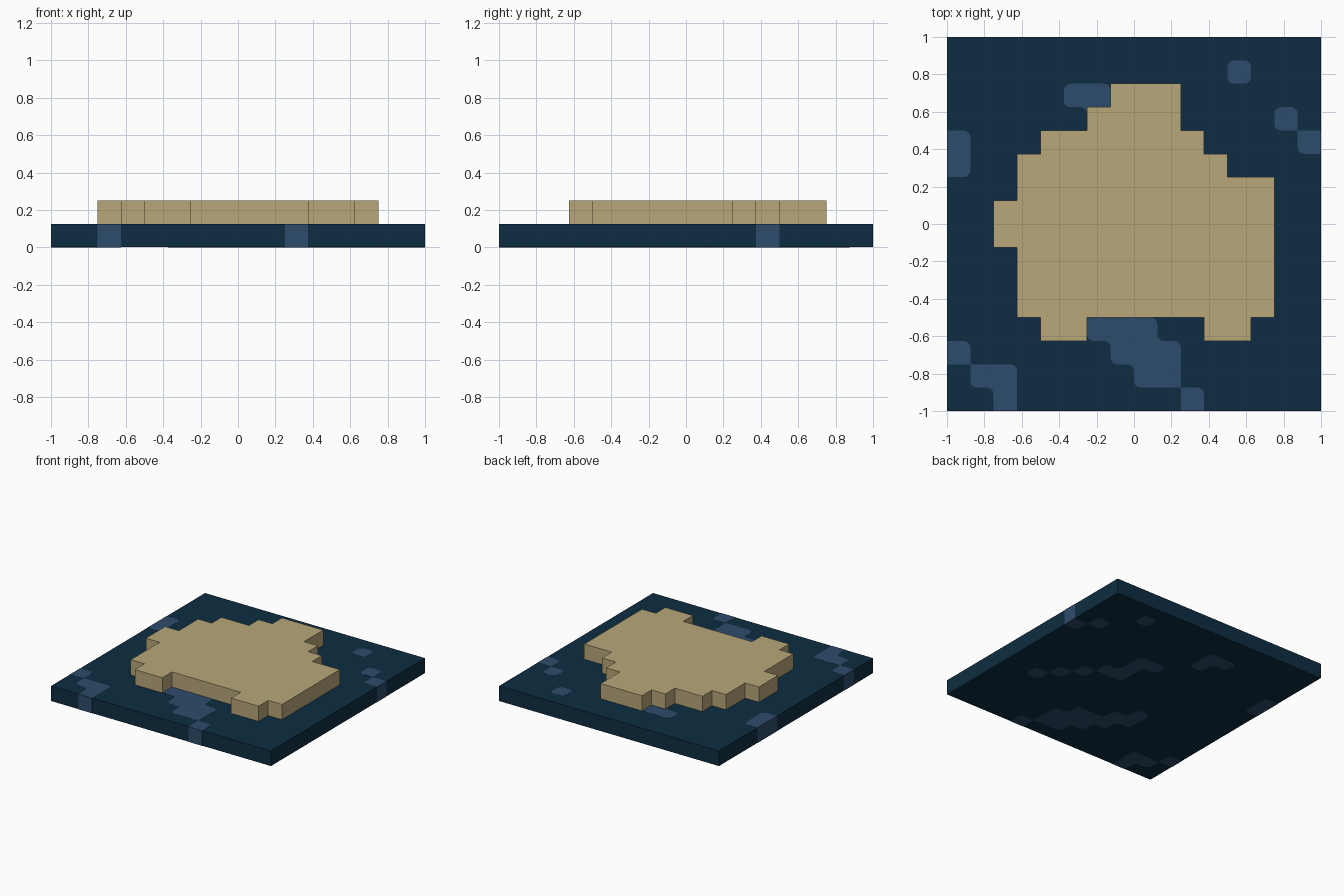
import bpy
import bmesh

cube = bpy.data.objects.get("Cube")
if cube:
    bpy.data.objects.remove(cube, do_unlink=True)

N = 16            # cells along each side
CELL = 2.0 / N


def make_material(name, rgb):
    mat = bpy.data.materials.new(name)
    mat.use_nodes = True
    mat.diffuse_color = (*rgb, 1)
    bsdf = next(n for n in mat.node_tree.nodes if n.type == 'BSDF_PRINCIPLED')
    bsdf.inputs["Base Color"].default_value = (*rgb, 1)
    return mat


def slab(name, spans, z0, z1, mat, size=2.0, corner=0.0):
    """Slab from grid cells; spans are (row from the back, first column, end column)."""
    cells = {(r, c) for r, a, b in spans for c in range(a, b)}
    bm = bmesh.new()
    verts = {}

    def vert(r, c):
        if (r, c) not in verts:
            verts[r, c] = bm.verts.new(((c / N - 0.5) * size, (0.5 - r / N) * size, z0))
        return verts[r, c]

    for r, c in sorted(cells):
        bm.faces.new([vert(r + 1, c), vert(r + 1, c + 1), vert(r, c + 1), vert(r, c)])

    # Find the true corners: one or three of the four cells around a point are filled
    corners, straight = [], []
    for (r, c), v in verts.items():
        n = sum((r - i, c - j) in cells for i in (0, 1) for j in (0, 1))
        inside = 0 < r < N and 0 < c < N
        if n in (1, 3) and inside:
            corners.append(v)
        elif n == 2 and ((r, c) in cells) != ((r - 1, c - 1) in cells):
            straight.append(v)

    # Merge the cells into clean outlines, then round the corners
    bmesh.ops.dissolve_faces(bm, faces=bm.faces[:], use_verts=False)
    bmesh.ops.dissolve_verts(bm, verts=[v for v in straight if v.is_valid])
    if corner:
        bmesh.ops.bevel(bm, geom=[v for v in corners if v.is_valid], offset=corner,
                        segments=3, profile=0.5, affect='VERTICES')
    mesh = bpy.data.meshes.new(name)
    bm.to_mesh(mesh)
    bm.free()
    obj = bpy.data.objects.new(name, mesh)
    bpy.context.collection.objects.link(obj)
    mesh.materials.append(mat)
    solid = obj.modifiers.new("Thickness", 'SOLIDIFY')
    solid.thickness = z1 - z0
    solid.offset = 1
    return obj


deep_blue = make_material("deep blue", (0.0044, 0.027, 0.054))
current_blue = make_material("current blue", (0.027, 0.072, 0.147))
sand = make_material("sand", (0.479, 0.386, 0.195))

# Square sea base
slab("sea_base", [(r, 0, N) for r in range(N)], 0.001, 0.125, deep_blue, size=1.998)

# Lighter water running through the base, including beneath the island
currents = [
    (1, 12, 13), (3, 14, 15), (4, 15, 16),                  # back right
    (2, 5, 7), (3, 6, 7),                                   # behind the island
    (4, 0, 1), (5, 0, 1),                                   # left edge
    (13, 0, 1), (14, 1, 3), (15, 2, 3),                     # front left
    (10, 5, 6), (11, 5, 7), (12, 6, 9), (13, 7, 10),        # front stream
    (14, 8, 10), (15, 10, 11),
    (5, 8, 10), (6, 9, 10), (7, 9, 11),                     # beneath the island
    (8, 11, 12), (9, 12, 13), (10, 13, 14),
]
slab("water_currents", currents, 0.0, 0.126, current_blue, corner=0.035)

# Stepped sand island
island = [
    (2, 7, 10), (3, 6, 10), (4, 4, 11), (5, 3, 12), (6, 3, 14),
    (7, 2, 14), (8, 2, 14), (9, 3, 14), (10, 3, 14), (11, 3, 14),
    (12, 4, 6), (12, 11, 13),
]
slab("sand_island", island, 0.125, 0.25, sand)
